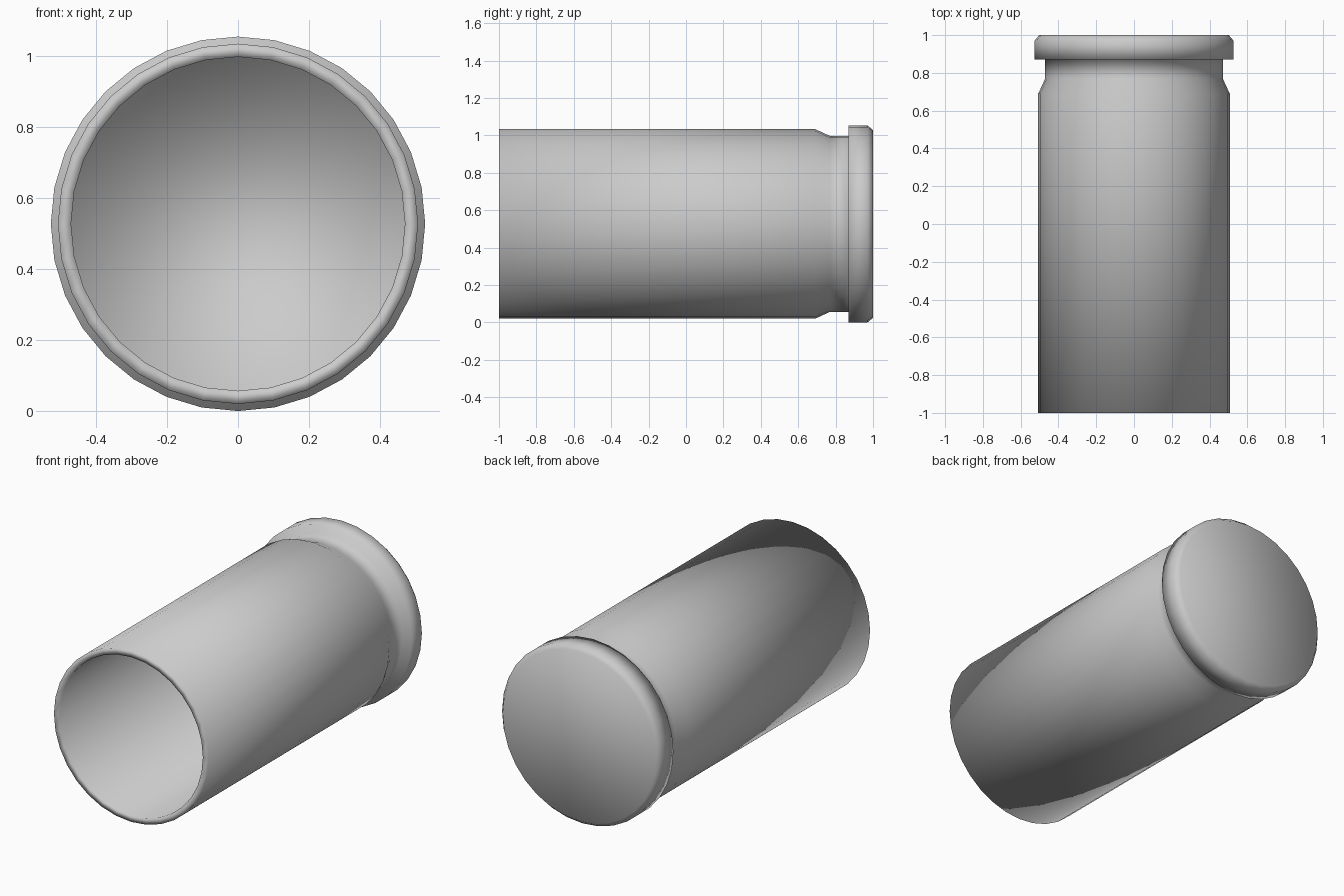
import bpy, bmesh, math

if "Cube" in bpy.data.objects:
    bpy.data.objects.remove(bpy.data.objects["Cube"])

SIDES = 32
CENTRE_Z = 0.527

# Profile (radius, y): inner floor, bore, mouth lip, body, shoulder, neck, flange, base
PROFILE = [
    (0.470, 0.67), (0.470, -1.00), (0.507, -1.00), (0.507, 0.69),
    (0.470, 0.77), (0.470, 0.87), (0.527, 0.87), (0.527, 0.97), (0.502, 1.00),
]


def ring(bm, radius, y):
    steps = [2 * math.pi * i / SIDES for i in range(SIDES)]
    return [bm.verts.new((radius * math.cos(a), y, CENTRE_Z + radius * math.sin(a)))
            for a in steps]


bm = bmesh.new()
rings = [ring(bm, r, y) for r, y in PROFILE]

# Walls between neighbouring rings
for a, b in zip(rings, rings[1:]):
    for i in range(SIDES):
        j = (i + 1) % SIDES
        bm.faces.new((a[i], a[j], b[j], b[i]))

# Inner floor and outer base
bm.faces.new(rings[0])
bm.faces.new(rings[-1])
bmesh.ops.recalc_face_normals(bm, faces=bm.faces)

# The whole surface is smooth shaded
for f in bm.faces:
    f.smooth = True

mesh = bpy.data.meshes.new("casing")
bm.to_mesh(mesh)
bm.free()
bpy.context.collection.objects.link(bpy.data.objects.new("casing", mesh))
